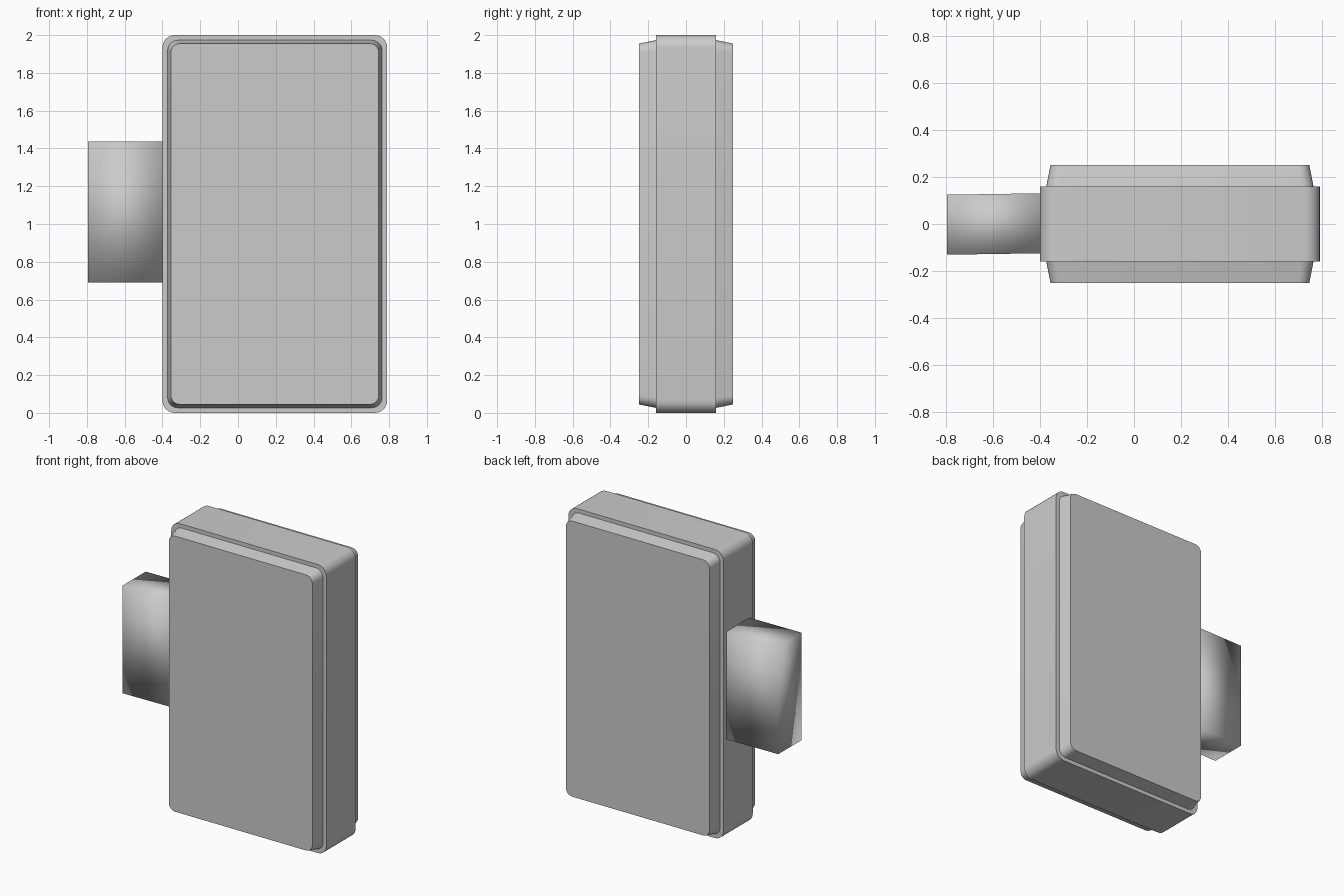
import bpy, bmesh, math

if "Cube" in bpy.data.objects:
    bpy.data.objects.remove(bpy.data.objects["Cube"])


def rounded_rect(x0, x1, z0, z1, r, seg=6):
    """Rounded rectangle outline in the XZ plane."""
    corners = [(x1 - r, z1 - r), (x0 + r, z1 - r), (x0 + r, z0 + r), (x1 - r, z0 + r)]
    return [(cx + r * math.cos(a), cz + r * math.sin(a))
            for k, (cx, cz) in enumerate(corners)
            for a in [math.pi / 2 * (k + i / seg) for i in range(seg + 1)]]


def add_object(name, bm):
    bmesh.ops.recalc_face_normals(bm, faces=bm.faces)
    mesh = bpy.data.meshes.new(name)
    bm.to_mesh(mesh)
    bm.free()
    obj = bpy.data.objects.new(name, mesh)
    bpy.context.collection.objects.link(obj)
    bpy.context.view_layer.objects.active = obj
    obj.select_set(True)
    return obj


# Body: stepped slab, lofted through (depth, inset) sections from front to back
half = [(-0.25, 0.045), (-0.16, 0.027), (-0.16, 0.0)]
sections = half + [(-y, inset) for y, inset in reversed(half)]
bm = bmesh.new()
rings = []
for y, d in sections:
    outline = rounded_rect(-0.4 + d, 0.79 - d, d, 2 - d, 0.065 - d * 0.4)
    rings.append([bm.verts.new((x, y, z)) for x, z in outline])
n = len(rings[0])
for a, b in zip(rings, rings[1:]):
    for i in range(n):
        j = (i + 1) % n
        bm.faces.new((a[i], a[j], b[j], b[i]))
bm.faces.new(rings[0])
bm.faces.new(rings[-1])
add_object("body", bm)
bpy.ops.object.shade_smooth_by_angle(angle=math.radians(40))
bpy.ops.object.select_all(action='DESELECT')

# Side tab: slightly skewed block with soft, fully smooth shading
bm = bmesh.new()
bmesh.ops.create_cube(bm, size=1)
for v in bm.verts:
    tip = v.co.x < 0
    v.co = (-0.795 if tip else -0.395,
            v.co.y * 0.255 + (-0.003 if tip else 0.003),
            1.063 + v.co.z * 0.745)
add_object("side_tab", bm)
bpy.ops.object.shade_smooth()
